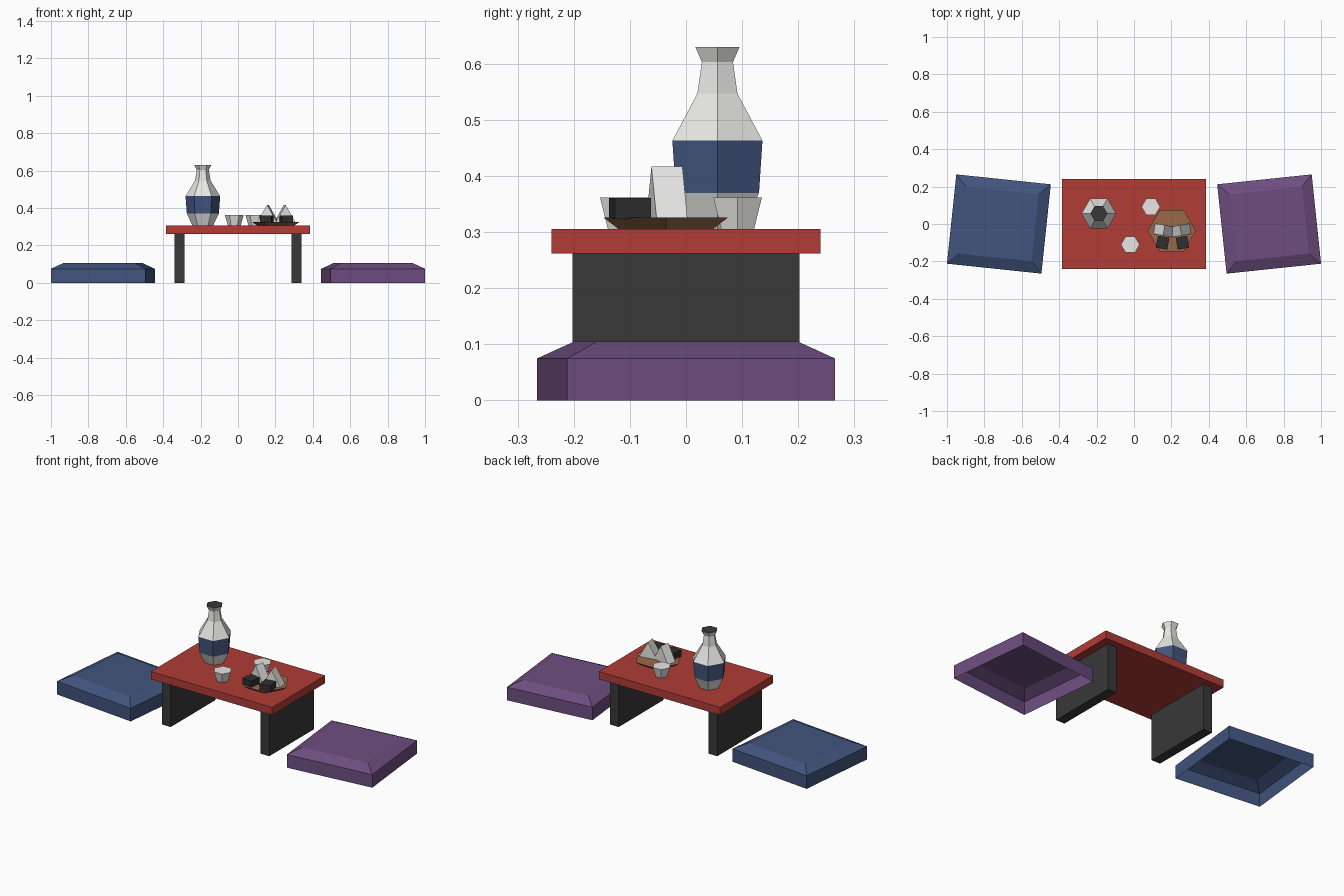
import bpy, bmesh, math
from mathutils import Matrix

if "Cube" in bpy.data.objects:
    bpy.data.objects.remove(bpy.data.objects["Cube"])


def mat(name, r, g, b):
    m = bpy.data.materials.new(name)
    m.diffuse_color = (r, g, b, 1)
    m.use_nodes = True
    m.node_tree.nodes["Principled BSDF"].inputs["Base Color"].default_value = m.diffuse_color
    return m


RED = mat("red_lacquer", 0.44, 0.045, 0.037)
BLACK = mat("black_wood", 0.04, 0.04, 0.04)
BLUE = mat("indigo", 0.055, 0.09, 0.21)
PURPLE = mat("purple_cloth", 0.155, 0.076, 0.215)
WHITE = mat("white_ceramic", 0.84, 0.84, 0.82)
WOOD = mat("brown_wood", 0.32, 0.14, 0.07)
NORI = mat("seaweed_black", 0.028, 0.028, 0.028)


def finish(name, bm, mats, loc=(0, 0, 0), rot=0.0):
    bmesh.ops.recalc_face_normals(bm, faces=bm.faces[:])
    me = bpy.data.meshes.new(name)
    bm.to_mesh(me)
    bm.free()
    for m in mats:
        me.materials.append(m)
    ob = bpy.data.objects.new(name, me)
    ob.location = loc
    ob.rotation_euler = (0, 0, rot)
    bpy.context.collection.objects.link(ob)
    return ob


def box(name, size, loc, m, rot=0.0):
    bm = bmesh.new()
    bmesh.ops.create_cube(bm, size=1, matrix=Matrix.Diagonal((*size, 1)))
    return finish(name, bm, [m], loc, rot)


def loft(bm, rings, bottom=True):
    """Skin a stack of point rings, capped on top and optionally below."""
    vs = [[bm.verts.new(p) for p in ring] for ring in rings]
    for a, b in zip(vs, vs[1:]):
        n = len(a)
        for i in range(n):
            bm.faces.new((a[i], a[(i + 1) % n], b[(i + 1) % n], b[i]))
    bm.faces.new(vs[-1])
    if bottom:
        bm.faces.new(vs[0][::-1])


def hexagon(r, z):
    return [(r * math.cos(i * math.pi / 3), r * math.sin(i * math.pi / 3), z) for i in range(6)]


def rect(w, d, z):
    return [(x * w / 2, y * d / 2, z) for x, y in ((-1, -1), (1, -1), (1, 1), (-1, 1))]


# Low table
TOP = 0.306
box("table_top", (0.77, 0.48, 0.044), (0, 0, 0.284), RED)
for s, side in ((-1, "left"), (1, "right")):
    box(side + "_table_leg", (0.055, 0.405, 0.262), (s * 0.3125, 0, 0.131), BLACK)

# Floor cushions, hollow underneath
for s, name, m in ((-1, "left_cushion", BLUE), (1, "right_cushion", PURPLE)):
    bm = bmesh.new()
    loft(bm, [rect(0.508, 0.48, 0), rect(0.508, 0.48, 0.075), rect(0.39, 0.36, 0.105)], bottom=False)
    finish(name, bm, [m], (s * 0.7225, 0, 0), s * math.radians(6))

# Bottle with a blue band and dark mouth
bm = bmesh.new()
profile = [(0.055, TOP), (0.0856, 0.37), (0.0927, 0.463), (0.0413, 0.547), (0.032, 0.603), (0.0454, 0.63)]
loft(bm, [hexagon(r, z) for r, z in profile])
for f in bm.faces:
    z = f.calc_center_median().z
    f.material_index = 2 if z > 0.625 else 1 if 0.38 < z < 0.46 else 0
finish("bottle", bm, [WHITE, BLUE, BLACK], (-0.188, 0.056, 0))

# Cups
for i, (x, y) in enumerate(((0.09, 0.092), (-0.02, -0.11))):
    bm = bmesh.new()
    loft(bm, [hexagon(0.034, TOP), hexagon(0.05, 0.362)])
    finish("cup_%d" % (i + 1), bm, [WHITE], (x, y, 0))

# Serving plate
bm = bmesh.new()
loft(bm, [hexagon(0.098, TOP), hexagon(0.128, 0.326)])
finish("plate", bm, [WOOD], (0.202, -0.036, 0))

# Rice wedges with seaweed wraps, splayed toward the front
for s, side in ((-1, "left"), (1, "right")):
    rot = s * math.radians(10)
    bm = bmesh.new()
    loft(bm, [[(x, y, z) for x, z in ((-0.053, 0.324), (0.053, 0.324), (0, 0.417))] for y in (-0.028, 0.028)])
    finish(side + "_rice_wedge", bm, [WHITE], (0.205 + s * 0.045, -0.034, 0), rot)
    box(side + "_seaweed_wrap", (0.062, 0.065, 0.038), (0.206 + s * 0.053, -0.1, 0.342), NORI, rot)
